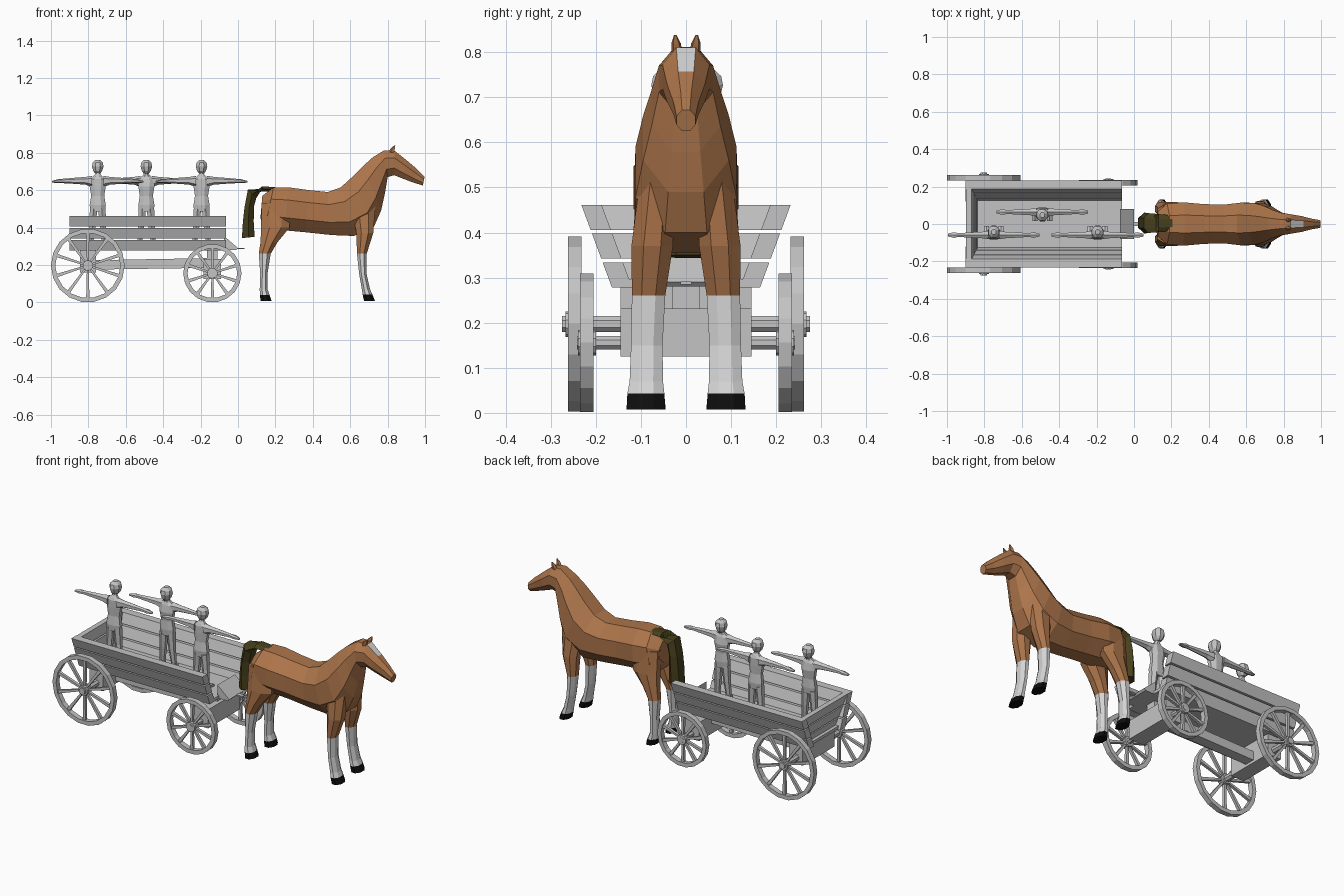
import bpy, bmesh, math
from mathutils import Vector

if "Cube" in bpy.data.objects:
    bpy.data.objects.remove(bpy.data.objects["Cube"])

def material(name, rgb):
    m = bpy.data.materials.new(name)
    m.diffuse_color = (*rgb, 1)
    m.use_nodes = True
    m.node_tree.nodes["Principled BSDF"].inputs["Base Color"].default_value = m.diffuse_color
    return m

WOOD = material("grey wood", (0.55, 0.55, 0.55))
BROWN = material("coat brown", (0.42, 0.18, 0.07))
WHITE = material("white marking", (0.66, 0.66, 0.66))
BLACK = material("hoof black", (0.004, 0.004, 0.004))
OLIVE = material("tail olive", (0.065, 0.052, 0.012))

def finish(bm, name, mats, rule=None):
    bmesh.ops.recalc_face_normals(bm, faces=bm.faces)
    if rule:
        for f in bm.faces:
            f.material_index = rule(f.calc_center_median(), f.normal)
    me = bpy.data.meshes.new(name)
    bm.to_mesh(me)
    bm.free()
    for m in mats:
        me.materials.append(m)
    ob = bpy.data.objects.new(name, me)
    bpy.context.collection.objects.link(ob)
    return ob

def loft(bm, rings, closed=False):
    """Skin a list of point rings; cap the ends unless closed."""
    vs = [[bm.verts.new(p) for p in r] for r in rings]
    n = len(vs[0])
    for a, b in zip(vs, vs[1:] + (vs[:1] if closed else [])):
        for i in range(n):
            j = (i + 1) % n
            bm.faces.new((a[i], a[j], b[j], b[i]))
    if not closed:
        bm.faces.new(vs[0])
        bm.faces.new(vs[-1])

def ring(c, u, v, n=8, power=1.0):
    """Rounded ring around c with half axes u and v, flat sides on the axes."""
    c, u, v = Vector(c), Vector(u), Vector(v)
    k = 1 / math.cos(math.pi / n)
    pts = []
    for i in range(n):
        a = 2 * math.pi * (i + 0.5) / n
        pts.append(c + u * math.cos(a) * k + v * math.sin(a) * k)
    return pts

def box(bm, x0, x1, y0, y1, z0, z1):
    loft(bm, [[(x, y0, z0), (x, y1, z0), (x, y1, z1), (x, y0, z1)] for x in (x0, x1)])

# ---- wheels
def wheel(name, x, y, r, spokes=10, seg=18):
    bm = bmesh.new()
    rings = []
    for i in range(seg):
        a = 2 * math.pi * i / seg
        c, s = math.cos(a), math.sin(a)
        rings.append([(x + c * q, y + d, r + s * q) for q, d in
                      ((r, -.015), (r, .015), (r - .023, .015), (r - .023, -.015))])
    loft(bm, rings, True)
    for i in range(spokes):
        a = 2 * math.pi * (i + 0.5) / spokes
        d, t = Vector((math.cos(a), 0, math.sin(a))), Vector((-math.sin(a), 0, math.cos(a)))
        c = Vector((x, y, r))
        loft(bm, [ring(c + d * q, t * w, (0, .008, 0), 4)
                  for q, w in ((.015, .005), (r - .015, .009))])
    loft(bm, [ring((x, y + d, r), (.027, 0, 0), (0, 0, .027), 10) for d in (-.02, .02)])
    finish(bm, name, [WOOD])

for s, side in ((-1, "right"), (1, "left")):
    wheel("rear_wheel_" + side, -.803, s * .247, .197)
    wheel("front_wheel_" + side, -.137, s * .22, .156)

# ---- axles, bolsters and reach beam
bm = bmesh.new()
for x, z, y, r in ((-.803, .197, .275, .018), (-.137, .156, .242, .015)):
    loft(bm, [ring((x, d, z), (r, 0, 0), (0, 0, r)) for d in (-y, y)])
box(bm, -.185, -.09, -.145, .145, .125, .232)
box(bm, -.165, -.11, -.03, .03, .23, .285)
box(bm, -.845, -.76, -.145, .145, .16, .283)
finish(bm, "axles", [WOOD])
bm = bmesh.new()
loft(bm, [[(x, -.03, a), (x, .03, a), (x, .03, b), (x, -.03, b)]
          for x, a, b in ((-.80, .175, .225), (-.13, .185, .237))])
finish(bm, "reach_beam", [WOOD])

# ---- wagon box: flared side planks and tail planks
def flare(z):
    return .165 + (z - .28) * .37

side, tail = bmesh.new(), bmesh.new()
for z0, z1 in ((.278, .334), (.342, .398), (.406, .461)):
    a, b = flare(z0), flare(z1)
    for s in (-1, 1):
        loft(side, [[(x, s * a, z0), (x, s * b, z1), (x, s * (b - .045), z1), (x, s * (a - .045), z0)]
                    for x in (-.90, -.065)])
    rows = []
    for z, y in ((z0, a - .042), (z1, b - .042)):
        x = -.862 - (z - .28) * .2
        rows.append([(x, -y, z), (x + .03, -y, z), (x + .03, y, z), (x, y, z)])
    loft(tail, rows)
finish(side, "side_planks", [WOOD])
finish(tail, "tail_planks", [WOOD])
bm = bmesh.new()
box(bm, -.885, -.065, -.155, .155, .28, .297)
finish(bm, "wagon_floor", [WOOD])
bm = bmesh.new()
loft(bm, [[(-.075, y, .355), (.0, y, .29), (-.01, y, .28), (-.075, y, .28)] for y in (-.08, .08)])
finish(bm, "foot_board", [WOOD])
bm = bmesh.new()
box(bm, -.08, .036, -.012, .012, .285, .292)
finish(bm, "hitch_bar", [WOOD])

# ---- standing passengers with outstretched arms
def passenger(name, x, y, f):
    bm = bmesh.new()
    def level(cx, cy, z, rx, ry, n=8):
        return ring((x + cx, y + f * cy, z), (rx, 0, 0), (0, ry, 0), n)
    loft(bm, [level(0, d, z, rx, ry) for d, z, rx, ry in
              ((0, .485, .040, .025), (0, .52, .043, .028), (.002, .57, .035, .023),
               (.004, .62, .043, .027), (0, .66, .045, .023), (0, .674, .024, .017),
               (.004, .685, .014, .014), (.008, .705, .014, .014))])
    loft(bm, [level(0, .012, z, rx, ry) for z, rx, ry in
              ((.688, .013, .016), (.703, .024, .028), (.727, .031, .034),
               (.747, .027, .030), (.762, .012, .014))])
    for s in (-1, 1):
        loft(bm, [level(s * cx, d, z, rx, ry, 6) for cx, d, z, rx, ry in
                  ((.022, 0, .50, .020, .024), (.028, 0, .41, .017, .018),
                   (.034, -.004, .345, .014, .015), (.038, -.006, .298, .012, .013))])
        loft(bm, [ring((x + s * .039, y + f * d, .302 + h), (.014, 0, 0), (0, 0, h), 6)
                  for d, h in ((-.02, .012), (.01, .014), (.045, .007))])
        loft(bm, [ring((x + s * d, y - f * .004, z), (0, ry, 0), (0, 0, rz), 6)
                  for d, z, ry, rz in
                  ((.030, .647, .022, .026), (.065, .650, .017, .018), (.125, .650, .014, .014),
                   (.19, .649, .010, .010), (.212, .648, .015, .009), (.245, .645, .008, .004))])
    finish(bm, name, [WOOD])

passenger("passenger_rear", -.75, -.055, 1)
passenger("passenger_middle", -.49, .06, -1)
passenger("passenger_front", -.195, -.055, 1)

# ---- horse body, neck and head: top point, bottom point, half width
sections = [(.130, .57, .120, .45, .065), (.19, .615, .145, .40, .108),
            (.27, .615, .25, .385, .116), (.38, .60, .36, .375, .106),
            (.48, .59, .50, .36, .104), (.55, .615, .62, .355, .114),
            (.61, .67, .725, .40, .112), (.67, .73, .765, .49, .095),
            (.72, .775, .785, .58, .076), (.78, .812, .80, .67, .060),
            (.838, .81, .835, .68, .052), (.905, .757, .88, .662, .042),
            (.96, .71, .93, .643, .028), (.998, .672, .988, .625, .021)]
bm = bmesh.new()
rings = []
for tx, tz, bx, bz, w in sections:
    t, b = Vector((tx, 0, tz)), Vector((bx, 0, bz))
    h = (t - b) / 2
    # flat facets lie on the axes, so the half axes reach the outline
    k = math.cos(math.pi / 8)
    rings.append([p for p in ring((t + b) / 2, h, Vector((0, w, 0)), 8)])
loft(bm, rings)
finish(bm, "horse_body", [BROWN, WHITE],
       lambda c, n: 1 if .84 < c.x < .90 and n.z > .5 and abs(c.y) < .004 else 0)

# ---- ears
bm = bmesh.new()
for s in (-1, 1):
    loft(bm, [ring((x, s * y, z), (r, 0, 0), (0, r * .8, 0), 5) for x, y, z, r in
              ((.82, .020, .80, .013), (.827, .022, .82, .011), (.838, .024, .838, .003))])
finish(bm, "ears", [BROWN])

# ---- legs: x, y, z, half length, half width
front = [(.67, .062, .52, .065, .040), (.678, .075, .37, .045, .046), (.662, .083, .26, .026, .037),
         (.668, .087, .15, .020, .035), (.684, .088, .07, .022, .037), (.692, .089, .043, .026, .041),
         (.703, .089, .008, .029, .043)]
hind = [(.20, .062, .53, .075, .045), (.20, .073, .40, .076, .044), (.165, .078, .32, .045, .040),
        (.143, .082, .26, .032, .036), (.138, .086, .15, .019, .032), (.137, .087, .07, .021, .035),
        (.143, .088, .040, .026, .040), (.150, .088, .008, .029, .043)]
for name, rows in (("front_leg", front), ("hind_leg", hind)):
    for s, where in ((-1, "right"), (1, "left")):
        bm = bmesh.new()
        loft(bm, [ring((x, s * y, z), (rx, 0, 0), (0, ry, 0)) for x, y, z, rx, ry in rows])
        finish(bm, f"{name}_{where}", [BROWN, WHITE, BLACK],
               lambda c, n: 2 if c.z < .035 else 1 if c.z < .26 else 0)

# ---- tail: x, z, thickness direction, half thickness, half width
bm = bmesh.new()
loft(bm, [ring((x, .005, z), Vector((ux, 0, uz)) * t, (0, w, 0), 6) for x, z, ux, uz, t, w in
          ((.205, .605, 0, 1, .010, .035), (.13, .607, 0, 1, .014, .042), (.075, .58, .7, -.7, .032, .046),
           (.06, .51, 1, 0, .025, .048), (.055, .43, 1, 0, .029, .048), (.055, .347, 1, .1, .034, .045))])
finish(bm, "tail", [OLIVE])
